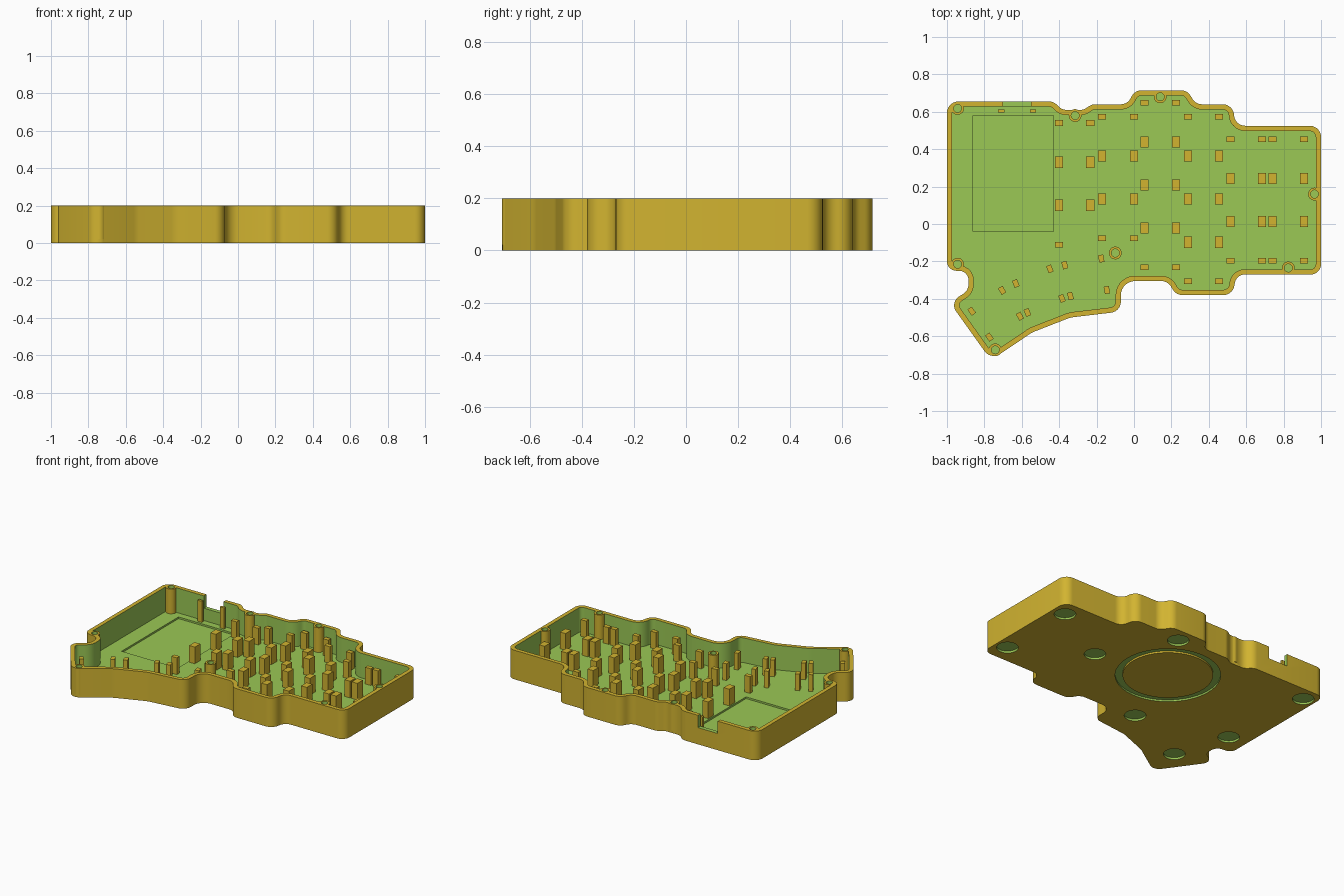
import bpy, bmesh, math
from mathutils import Vector

if "Cube" in bpy.data.objects:
    bpy.data.objects.remove(bpy.data.objects["Cube"])

HEIGHT, FLOOR, WALL = 0.2, 0.03, 0.028


def material(name, rgb):
    m = bpy.data.materials.new(name)
    m.diffuse_color = (*rgb, 1)
    m.use_nodes = True
    m.node_tree.nodes["Principled BSDF"].inputs["Base Color"].default_value = m.diffuse_color
    return m


YELLOW = material("mustard_yellow", (0.645, 0.456, 0.03))
GREEN = material("leaf_green", (0.328, 0.578, 0.091))


def fillet(corners, steps=7):
    """Round each (x, y, radius) corner with a tangent arc."""
    out = []
    n = len(corners)
    for i, (x, y, r) in enumerate(corners):
        p = Vector((x, y))
        a = Vector(corners[i - 1][:2]) - p
        b = Vector(corners[(i + 1) % n][:2]) - p
        limit = 0.48 * min(a.length, b.length)
        a.normalize()
        b.normalize()
        half = a.angle(b) / 2
        if r == 0 or half > 1.55:
            out.append(p)
            continue
        t = min(r / math.tan(half), limit)
        r = t * math.tan(half)
        c = p + (a + b).normalized() * (r / math.sin(half))
        s, e = p + a * t - c, p + b * t - c
        sweep = s.angle_signed(e)          # clockwise positive
        a0 = math.atan2(s.y, s.x)
        for k in range(steps + 1):
            q = a0 - sweep * k / steps
            out.append(c + Vector((math.cos(q), math.sin(q))) * r)
    return out


def inset(pts, d):
    """Offset a clockwise outline inward."""
    out = []
    n = len(pts)
    for i, p in enumerate(pts):
        u = (p - pts[i - 1]).normalized()
        v = (pts[(i + 1) % n] - p).normalized()
        n1, n2 = Vector((u.y, -u.x)), Vector((v.y, -v.x))
        m = (n1 + n2).normalized()
        out.append(p + m * (d / max(0.5, m.dot(n1))))
    return out


def circle(x, y, r, n=32):
    return [Vector((x + r * math.cos(-2 * math.pi * k / n),
                    y + r * math.sin(-2 * math.pi * k / n))) for k in range(n)]


def rect(x, y, w, h, deg=0):
    c, s = math.cos(math.radians(deg)), math.sin(math.radians(deg))
    return [Vector((x + c * a * w / 2 - s * b * h / 2, y + s * a * w / 2 + c * b * h / 2))
            for a, b in ((-1, 1), (1, 1), (1, -1), (-1, -1))]


def prisms(name, items, mat=0):
    """One object made of extruded outlines: (points, z0, z1)."""
    bm = bmesh.new()
    for pts, z0, z1 in items:
        lo = [bm.verts.new((p.x, p.y, z0)) for p in pts]
        hi = [bm.verts.new((p.x, p.y, z1)) for p in pts]
        bm.faces.new(lo)
        bm.faces.new(hi[::-1])
        n = len(pts)
        for i in range(n):
            j = (i + 1) % n
            bm.faces.new((lo[i], hi[i], hi[j], lo[j]))
    bmesh.ops.recalc_face_normals(bm, faces=bm.faces[:])
    for f in bm.faces:
        f.material_index = mat
    me = bpy.data.meshes.new(name)
    bm.to_mesh(me)
    bm.free()
    me.materials.append(YELLOW)
    me.materials.append(GREEN)
    ob = bpy.data.objects.new(name, me)
    bpy.context.collection.objects.link(ob)
    return ob


def boolean(target, op, name, items):
    """Cut (green faces) or join (yellow faces) prisms, then drop the tool."""
    tool = prisms(name, items, 1 if op == 'DIFFERENCE' else 0)
    bpy.context.view_layer.objects.active = target
    mod = target.modifiers.new(name, 'BOOLEAN')
    mod.operation, mod.object, mod.solver = op, tool, 'EXACT'
    bpy.ops.object.modifier_apply(modifier=name)
    bpy.data.objects.remove(tool)


# Case outline, clockwise from the back left corner: x, y, radius
outline = fillet([
    (-1, .655, .06), (-.43, .655, .06), (-.385, .61, .06), (-.27, .61, .06),
    (-.225, .64, .06), (-.035, .64, .06), (.005, .715, .06), (.285, .715, .06),
    (.33, .64, .06), (.53, .64, .065), (.54, .525, .06), (1, .525, .06),
    (1, -.27, .055), (.545, -.27, .055), (.53, -.38, .06), (.225, -.38, .06),
    (.18, -.305, .06), (-.07, -.305, .075), (-.07, -.468, .06), (-.34, -.5, .15),
    (-.545, -.58, .15), (-.765, -.728, .06), (-.985, -.42, .06), (-.885, -.355, .06),
    (-.885, -.25, .06), (-1, -.25, .05)])

case = prisms("case", [(outline, 0, HEIGHT)])
# Inner tray, controller recess and connector notch
boolean(case, 'DIFFERENCE', "tray", [(inset(outline, WALL), FLOOR, HEIGHT + .1)])
boolean(case, 'DIFFERENCE', "recess", [(rect(-.645, .27, .43, .62), FLOOR - .012, .1)])
boolean(case, 'DIFFERENCE', "notch", [(rect(-.625, .65, .15, .07), .115, HEIGHT + .1)])

# Screw bosses with blind holes
bosses = [(-.943, .618), (-.315, .58), (.14, .68), (.965, .16),
          (.825, -.235), (-.1, -.155), (-.943, -.215), (-.742, -.673)]
boolean(case, 'UNION', "bosses", [(circle(x, y, .034), .02, HEIGHT) for x, y in bosses])
boolean(case, 'DIFFERENCE', "screw_holes",
        [(circle(x, y, .021, 24), .08, HEIGHT + .1) for x, y in bosses])

# Underside: pads for feet and a ring groove
feet = [(.907, .41), (.915, -.14), (.443, .148), (.154, .613),
        (-.915, .555), (-.242, -.278), (-.865, -.11), (-.74, -.49)]
boolean(case, 'DIFFERENCE', "foot_pads", [(circle(x, y, .068), -.1, .014) for x, y in feet])
boolean(case, 'DIFFERENCE', "groove", [(circle(-.075, .24, .33, 64), -.1, .012)])
boolean(case, 'UNION', "groove_core", [(circle(-.075, .24, .283, 64), 0, .02)])

bpy.ops.object.select_all(action='DESELECT')
case.select_set(True)
bpy.context.view_layer.objects.active = case
bpy.ops.object.shade_smooth_by_angle(angle=math.radians(30))

# Support posts: each column has small end posts and large middle posts
posts = []
columns = [(-.4, -.234, .54, 2), (-.17, 0, .573, 2), (.057, .225, .648, 3),
           (.289, .455, .573, 3), (.515, .685, .453, 2), (.74, .91, .453, 2)]
for left, right, top, count in columns:
    end = top - .42 - .23 * (count - 1)
    for x in (left, right):
        posts.append((rect(x, top, .043, .03), .02, .145))
        for k in range(count):
            posts.append((rect(x, top - .21 - .23 * k, .043, .06), .02, .145))
        if x != -.234:
            posts.append((rect(x, end, .043, .03), .02, .145))
prisms("support_posts", posts)

# Turned posts under the thumb keys: x, y, angle
thumb = [(-.175, -.185, 10), (-.145, -.353, 10), (-.45, -.24, 22), (-.37, -.22, 15),
         (-.385, -.398, 22), (-.34, -.385, 15), (-.705, -.355, 30), (-.632, -.318, 22),
         (-.61, -.493, 30), (-.57, -.473, 22), (-.868, -.466, 36), (-.773, -.605, 36)]
prisms("thumb_posts", [(rect(x, y, .028, .04, a), .02, .145) for x, y, a in thumb])

# Slim posts beside the connector
prisms("connector_posts", [(rect(x, .605, .033, .017), .02, .175) for x in (-.71, -.54)])
